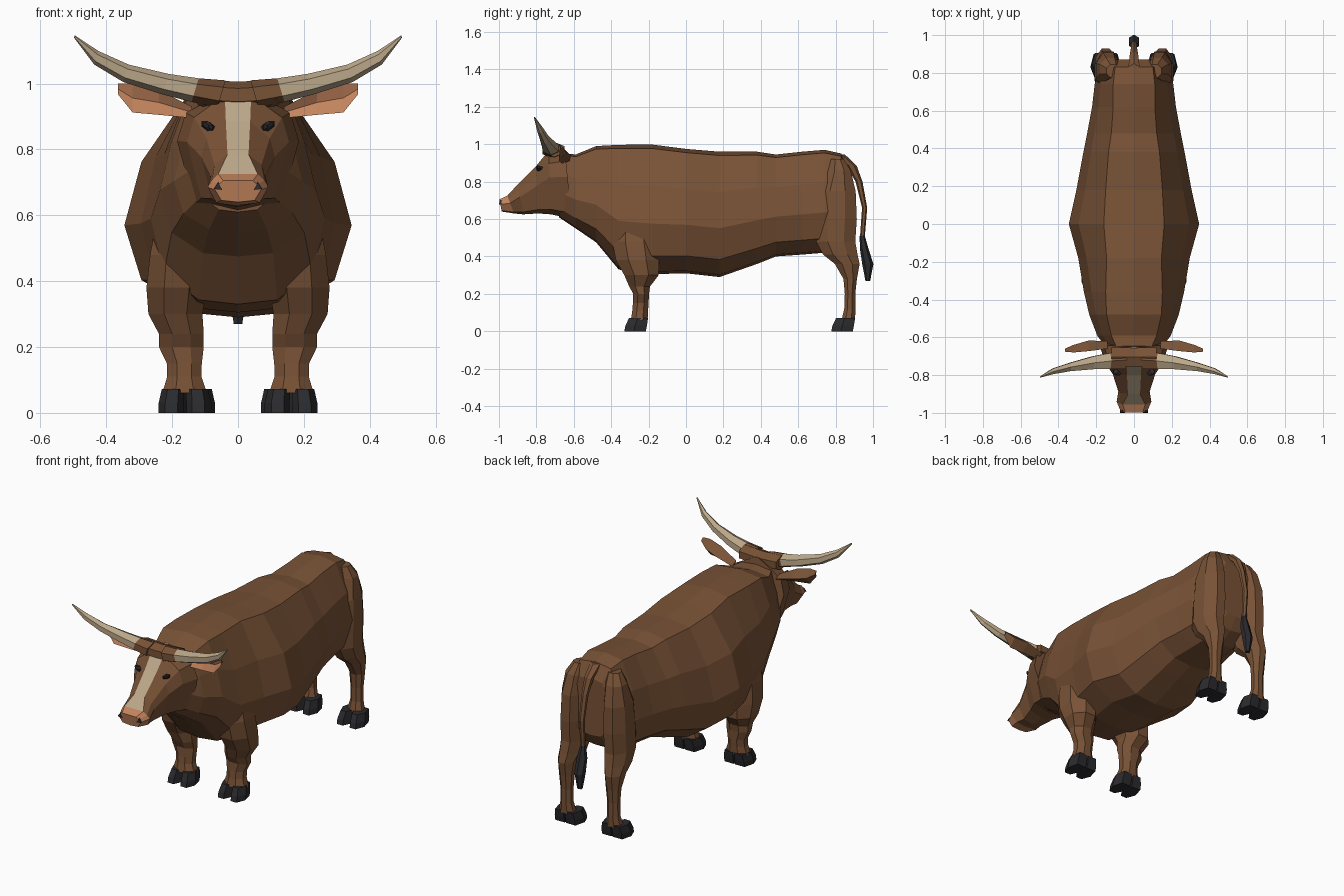
import bpy, bmesh, math
from mathutils import Vector


def material(name, rgb):
    m = bpy.data.materials.new(name)
    m.diffuse_color = (*rgb, 1)
    return m


HIDE = material("hide", (0.19, 0.085, 0.037))
CREAM = material("cream", (0.50, 0.39, 0.25))
PINK = material("pink", (0.55, 0.23, 0.11))
DARK = material("dark", (0.024, 0.024, 0.028))


def loft(name, rings, mats, pick=lambda i, j: 0, mirror=False, end_mat=0):
    """Skin a list of equal-length rings and cap both ends."""
    bm = bmesh.new()
    rows = [[bm.verts.new(p) for p in r] for r in rings]
    n = len(rows[0])
    for i in range(len(rows) - 1):
        for j in range(n):
            k = (j + 1) % n
            f = bm.faces.new((rows[i][j], rows[i][k], rows[i + 1][k], rows[i + 1][j]))
            f.material_index = pick(i, j)
    bm.faces.new(rows[0][::-1])
    bm.faces.new(rows[-1]).material_index = end_mat
    bmesh.ops.recalc_face_normals(bm, faces=bm.faces)
    me = bpy.data.meshes.new(name)
    bm.to_mesh(me)
    bm.free()
    for m in mats:
        me.materials.append(m)
    ob = bpy.data.objects.new(name, me)
    bpy.context.collection.objects.link(ob)
    if mirror:
        mod = ob.modifiers.new("mirror", "MIRROR")
        mod.use_mirror_merge = False
    return ob


def oval(c, u, v, n):
    """Polygon ring about c whose flat sides touch the half sizes u and v."""
    k = 1 / math.cos(math.pi / n)
    c, u, v = Vector(c), Vector(u) * k, Vector(v) * k
    return [c + u * math.cos(a) + v * math.sin(a)
            for a in (2 * math.pi * (i + 0.5) / n for i in range(n))]


def flat_ring(z, x, y, rx, ry, n=8):
    return oval((x, y, z), (rx, 0, 0), (0, ry, 0), n)


def symmetric(half):
    """Close a half section (first and last points on the centre line)."""
    return half + [(-x, y, z) for x, y, z in half[-2:0:-1]]


# body and neck: y, top, bottom, half width, half width of the flat back
sections = [
    (-0.68, .955, .61, .13, .08), (-0.59, .945, .55, .195, .12),
    (-0.48, .99, .475, .237, .145), (-0.36, .997, .33, .265, .15),
    (-0.18, .998, .305, .295, .145), (0, .975, .31, .345, .16),
    (.18, .96, .29, .305, .15), (.38, .96, .36, .268, .135),
    (.48, .945, .40, .248, .12), (.62, .96, .41, .222, .11),
    (.74, .97, .42, .208, .11), (.83, .95, .47, .188, .10), (.87, .87, .54, .13, .07)]
body = []
for y, t, b, w, w1 in sections:
    h = t - b
    body.append(symmetric([
        (0, y, t), (w1, y, t - .03 * h), (.85 * w, y, t - .32 * h), (w, y, t - .61 * h),
        (.85 * w, y, t - .86 * h), (.45 * w, y, b + .02 * h), (0, y, b)]))
loft("body", body, [HIDE])

# head: top y and z, bottom y and z, half width of the blaze, half width of the cheek
head = []
for ty, tz, by, bz, b, w in [
        (-.65, .99, -.61, .60, .012, .185), (-.735, .965, -.72, .625, .04, .155),
        (-.80, .885, -.79, .63, .037, .112), (-.90, .785, -.87, .625, .032, .083),
        (-.955, .725, -.92, .63, .06, .092), (-.998, .705, -.985, .64, .045, .07)]:
    def at(x, f):
        return (x, ty + (by - ty) * f, tz + (bz - tz) * f)
    head.append(symmetric([at(0, 0), at(b, 0), at(.86 * w, .2), at(w, .42),
                           at(.72 * w, .92), at(0, 1)]))
loft("head", head, [HIDE, CREAM, PINK], end_mat=2,
     pick=lambda i, j: 2 if i == 4 else (1 if j in (0, 9) else 0))

# poll between the horns
loft("poll", [oval((x, -.705, z), (0, .05, 0), (0, 0, .035), 6)
              for x, z in ((-.12, .972), (0, .965), (.12, .972))], [HIDE])

# horns: brown root, pale sweep to the tip
loft("horn", [oval((x, y, z), (0, ry, 0), (-.3 * rz, 0, rz), 6) for x, y, z, ry, rz in [
    (.05, -.72, .968, .048, .036), (.13, -.725, .98, .042, .031), (.22, -.735, .998, .034, .027),
    (.34, -.757, 1.031, .022, .023), (.43, -.78, 1.078, .015, .018),
    (.497, -.81, 1.143, .003, .003)]],
     [HIDE, CREAM], pick=lambda i, j: int(i > 0), mirror=True)

# ears: pink on the hollow front side
ear = []
for x, y, lo, hi, t in [(.14, -.64, .895, .93, .02), (.24, -.645, .905, .98, .028),
                        (.32, -.66, .912, 1.0, .02), (.365, -.668, .968, 1.0, .008)]:
    mid = (lo + hi) / 2
    ear.append([(x, y - t, hi), (x, y - .3 * t, mid), (x, y - t, lo), (x, y + t, mid)])
loft("ear", ear, [HIDE, PINK], pick=lambda i, j: int(j < 2), mirror=True)

# eyes and nostrils: small dark wedges
loft("eye", [oval((x, y, z), (.017 * s, .008 * s, .006 * s), (0, -.004 * s, .013 * s), 6)
             for x, y, z, s in ((.078, -.765, .862, 1), (.094, -.791, .872, 1),
                                (.098, -.798, .874, .5))], [DARK], mirror=True)
loft("nostril", [[(.048, y, .677), (.073, y, .68), (.06, y + .005, .701)]
                 for y in (-.96, -1.0)], [DARK], mirror=True)

# front legs: z, x, y, half sizes
loft("front_leg", [flat_ring(*r) for r in [
    (.62, .17, -.28, .07, .09), (.48, .182, -.275, .085, .12), (.38, .186, -.26, .092, .115),
    (.30, .19, -.238, .082, .092), (.24, .172, -.248, .068, .056),
    (.20, .172, -.24, .068, .042), (.15, .163, -.242, .053, .042),
    (.11, .163, -.245, .052, .042), (.06, .162, -.25, .068, .045)]], [HIDE], mirror=True)

# hind legs with thighs
loft("hind_leg", [flat_ring(*r) for r in [
    (.92, .11, .81, .035, .035), (.86, .125, .82, .055, .06), (.75, .135, .81, .066, .097),
    (.60, .138, .805, .07, .108), (.48, .14, .80, .068, .105), (.41, .145, .825, .06, .092),
    (.36, .15, .862, .05, .066), (.28, .15, .878, .04, .036), (.20, .15, .877, .034, .028),
    (.12, .15, .876, .034, .03), (.06, .15, .868, .048, .036)]], [HIDE], mirror=True)


# cloven hooves: two toes each
def hoof(name, cx, front):
    outline = [(.004, 1), (.064, 1), (.08, .45), (.06, 0), (.022, 0), (.004, .35)]
    for side, label in ((1, "outer"), (-1, "inner")):
        rings = [[(cx + side * x * s, front + shift + .115 * f * s, z) for x, f in outline]
                 for z, s, shift in ((0, 1, 0), (.03, 1, .006), (.072, .88, .026))]
        loft(f"{name}_{label}_toe", rings, [DARK], mirror=True)


hoof("front_hoof", .161, -.33)
hoof("hind_hoof", .15, .777)

# tail and its dark brush
loft("tail", [flat_ring(z, 0, y, rx, ry, 6) for z, y, rx, ry in [
    (.945, .815, .03, .03), (.885, .885, .022, .024), (.80, .925, .016, .016),
    (.66, .955, .014, .012), (.49, .942, .012, .011)]], [HIDE])
loft("tail_brush", [flat_ring(z, 0, y, rx, ry, 6) for z, y, rx, ry in [
    (.51, .942, .013, .012), (.44, .953, .026, .02), (.36, .972, .026, .026),
    (.27, .972, .013, .011)]], [DARK])
